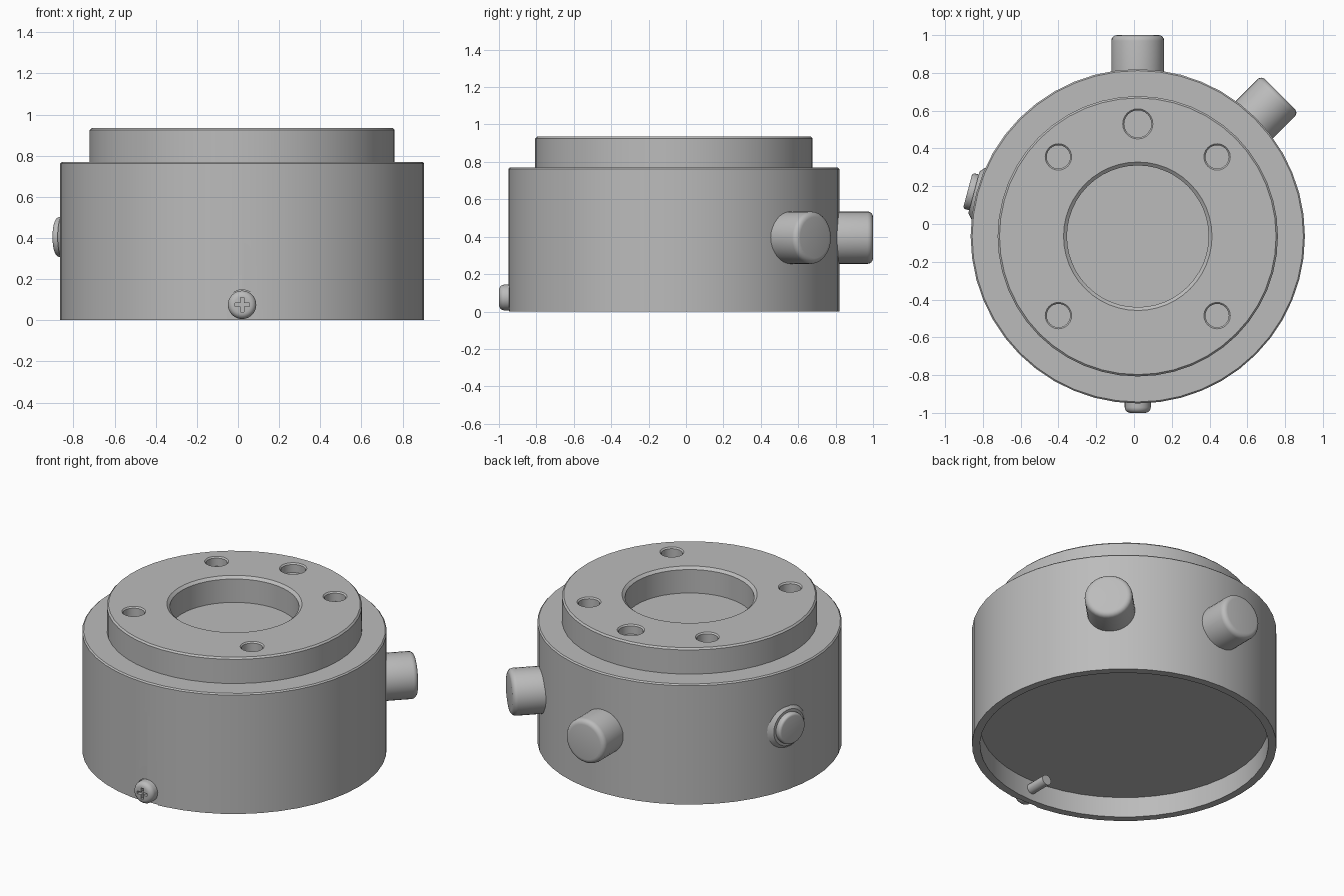
import bpy, bmesh, math
from mathutils import Vector, Matrix

if "Cube" in bpy.data.objects:
    bpy.data.objects.remove(bpy.data.objects["Cube"])

CENTRE = Vector((0.02, -0.065, 0))
WALL = 0.885

grey = bpy.data.materials.new("plain grey")
grey.use_nodes = True
grey.diffuse_color = (0.5, 0.5, 0.5, 1)
grey.node_tree.nodes["Principled BSDF"].inputs["Base Color"].default_value = grey.diffuse_color


def finish(name, bm, matrix):
    """Turn a bmesh into a placed grey object."""
    bmesh.ops.recalc_face_normals(bm, faces=bm.faces)
    bm.transform(matrix)
    mesh = bpy.data.meshes.new(name)
    bm.to_mesh(mesh)
    bm.free()
    mesh.materials.append(grey)
    obj = bpy.data.objects.new(name, mesh)
    bpy.context.collection.objects.link(obj)
    return obj


def lathe(name, profile, sides, matrix):
    """Spin (radius, height) points around local z."""
    bm = bmesh.new()
    verts = [bm.verts.new((r, 0, z)) for r, z in profile]
    edges = [bm.edges.new(pair) for pair in zip(verts, verts[1:])]
    bmesh.ops.spin(bm, geom=verts + edges, cent=(0, 0, 0), axis=(0, 0, 1),
                   angle=math.tau, steps=sides, use_merge=True)
    bmesh.ops.remove_doubles(bm, verts=bm.verts, dist=1e-5)
    return finish(name, bm, matrix)


def box(name, size, matrix):
    bm = bmesh.new()
    bmesh.ops.create_cube(bm, size=1, matrix=Matrix.Diagonal((*size, 1)))
    return finish(name, bm, matrix)


def upright(x=0, y=0, z=0):
    return Matrix.Translation(CENTRE + Vector((x, y, z)))


def outward(degrees, height):
    """Frame whose z axis points radially out of the wall."""
    return (upright(z=height) @ Matrix.Rotation(math.radians(degrees), 4, 'Z')
            @ Matrix.Rotation(math.pi / 2, 4, 'Y'))


def activate(obj):
    bpy.ops.object.select_all(action='DESELECT')
    obj.select_set(True)
    bpy.context.view_layer.objects.active = obj


def cut(obj, cutter):
    mod = obj.modifiers.new("cut", 'BOOLEAN')
    mod.operation, mod.solver, mod.object = 'DIFFERENCE', 'EXACT', cutter
    activate(obj)
    bpy.ops.object.modifier_apply(modifier=mod.name)
    bpy.data.objects.remove(cutter)


def rounded(radius, start, end, bevel, steps=4):
    """Closed cylinder profile with a rounded outer edge."""
    arc = [math.pi / 2 * i / steps for i in range(steps + 1)]
    return ([(0, start), (radius, start)]
            + [(radius - bevel + bevel * math.cos(a), end - bevel + bevel * math.sin(a)) for a in arc]
            + [(0, end)])


# Stepped housing with a top bore and an open underside
housing = lathe("housing", [
    (0, 0.13), (0.838, 0.13), (0.838, 0), (WALL, 0), (WALL, 0.762), (0.877, 0.77),
    (0.742, 0.77), (0.742, 0.925), (0.732, 0.935), (0.393, 0.935), (0.375, 0.92),
    (0.375, 0.77), (0, 0.77)], 48, upright())

# Five chamfered bolt holes in the raised ring
holes = [(0, 0.595, 0.08)] + [(x, y, 0.07) for x in (-0.42, 0.42) for y in (-0.42, 0.42)]
for x, y, r in holes:
    cut(housing, lathe("hole_cutter", [
        (0, -0.06), (r - 0.008, -0.06), (r - 0.008, -0.008), (r + 0.003, 0.003),
        (r + 0.003, 0.03), (0, 0.03)], 24, upright(x, y, 0.935)))

# Shallow flat seat behind the screw, open to the bottom edge
cut(housing, lathe("seat_cutter", [(0, 0.875), (0.073, 0.875), (0.073, 0.95), (0, 0.95)],
                   32, outward(-90, 0.075)))
cut(housing, box("seat_slot_cutter", (0.146, 0.075, 0.1), upright(0, -0.9125, 0.025)))

# Two side pegs
back_peg, corner_peg = [
    lathe(name, rounded(0.14, 0.845, 1.065, 0.03), 32, outward(angle, 0.395))
    for name, angle in (("back_peg", 90), ("corner_peg", 45))]

# Side button with a sloped collar
collar = lathe("button_collar", [(0, 0.85), (0.15, 0.85), (0.15, 0.866), (0.115, 0.898), (0, 0.898)],
               32, outward(165, 0.405))
button = lathe("button", rounded(0.098, 0.86, 0.932, 0.015), 32, outward(165, 0.405))

# Screw with a cross recess, its shank reaching inside the wall
screw_head = lathe("screw_head", rounded(0.069, 0.87, 0.935, 0.03, 5), 32, outward(-90, 0.075))
for size in ((0.07, 0.05, 0.018), (0.018, 0.05, 0.07)):
    cut(screw_head, box("recess_cutter", size, upright(0, -0.935, 0.075)))
shank = lathe("screw_shank", [(0, 0.7), (0.032, 0.7), (0.032, 0.88), (0, 0.88)],
              20, outward(-90, 0.075))

# Smooth round walls, keep sharp rims
for part in (housing, back_peg, corner_peg, collar, button, screw_head, shank):
    activate(part)
    bpy.ops.object.shade_smooth_by_angle(angle=math.radians(30))
